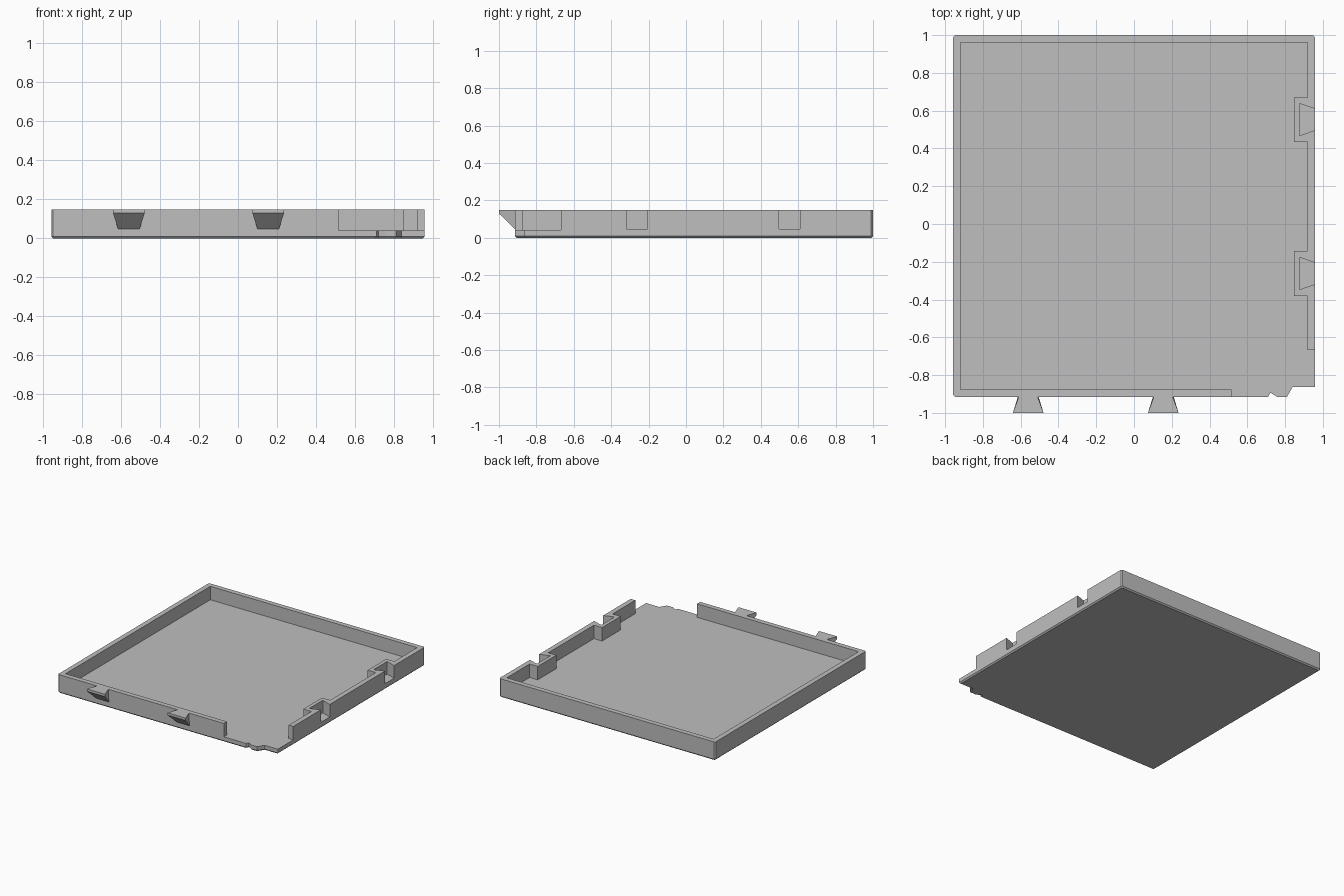
import bpy
import bmesh

cube = bpy.data.objects.get("Cube")
if cube:
    bpy.data.objects.remove(cube, do_unlink=True)

GREY = (0.52, 0.52, 0.52, 1)
grey = bpy.data.materials.new("plain grey")
grey.use_nodes = True
grey.diffuse_color = GREY
grey.node_tree.nodes["Principled BSDF"].inputs["Base Color"].default_value = GREY

SIDE, BACK, FRONT = 0.958, 1.0, -0.915
FLOOR, TOP, WALL, CUT = 0.041, 0.149, 0.04, 0.01
SOCKETS = (-0.262, 0.553)
TABS = (-0.56, 0.155)


def add_object(name, bm):
    bmesh.ops.recalc_face_normals(bm, faces=bm.faces)
    mesh = bpy.data.meshes.new(name)
    bm.to_mesh(mesh)
    bm.free()
    mesh.materials.append(grey)
    obj = bpy.data.objects.new(name, mesh)
    bpy.context.collection.objects.link(obj)


def prism(name, outline, low, high, chamfer=0):
    """Extrude a plan outline upwards, optionally chamfering its bottom rim."""
    bm = bmesh.new()
    base = bm.faces.new([bm.verts.new((x, y, low)) for x, y in outline])
    rim = list(base.edges)
    result = bmesh.ops.extrude_face_region(bm, geom=[base], use_keep_orig=True)
    for v in result["geom"]:
        if isinstance(v, bmesh.types.BMVert):
            v.co.z = high
    bmesh.ops.recalc_face_normals(bm, faces=bm.faces)
    if chamfer:
        bmesh.ops.bevel(bm, geom=rim, offset=chamfer, segments=1,
                        affect="EDGES", clamp_overlap=False)
    add_object(name, bm)


# Three clipped corners shared by the floor and the wall
corners = [(SIDE, BACK - CUT), (SIDE - CUT, BACK),
           (CUT - SIDE, BACK), (-SIDE, BACK - CUT),
           (-SIDE, FRONT + CUT), (CUT - SIDE, FRONT)]

# Floor plate with the small notched front corner
notch = [(0.71, FRONT), (0.722, -0.893), (0.757, FRONT),
         (0.81, FRONT), (0.84, -0.863), (SIDE, -0.863)]
prism("floor_plate", corners + notch, 0, FLOOR, CUT)

# Open rim wall, stepping inwards around each dovetail socket
inner = SIDE - WALL
rim = []
for c in SOCKETS:
    rim += [(SIDE, c - 0.057), (0.876, c - 0.085),
            (0.876, c + 0.085), (SIDE, c + 0.057)]
rim += corners
rim += [(0.515, FRONT), (0.515, FRONT + WALL), (-inner, FRONT + WALL),
        (-inner, BACK - WALL), (inner, BACK - WALL)]
for c in reversed(SOCKETS):
    rim += [(inner, c + 0.118), (0.846, c + 0.118),
            (0.846, c - 0.118), (inner, c - 0.118)]
rim += [(inner, -0.668), (SIDE, -0.668)]
prism("rim_wall", rim, FLOOR, TOP)

# Slightly raised socket bottoms
for i, c in enumerate(SOCKETS):
    prism(f"socket_bottom_{i + 1}",
          [(SIDE, c - 0.057), (SIDE, c + 0.057),
           (0.876, c + 0.085), (0.876, c - 0.085)], FLOOR, 0.048)

# Dovetail tabs on the front wall, sloping underneath
for i, c in enumerate(TABS):
    bm = bmesh.new()
    for y, z, half in ((FRONT, TOP, 0.05), (FRONT, 0.048, 0.055),
                       (-BACK, 0.13, 0.081), (-BACK, TOP, 0.081)):
        for s in (-1, 1):
            bm.verts.new((c + s * half, y, z))
    bmesh.ops.convex_hull(bm, input=bm.verts)
    bmesh.ops.dissolve_limit(bm, angle_limit=0.02, verts=bm.verts, edges=bm.edges)
    add_object(f"dovetail_tab_{i + 1}", bm)
